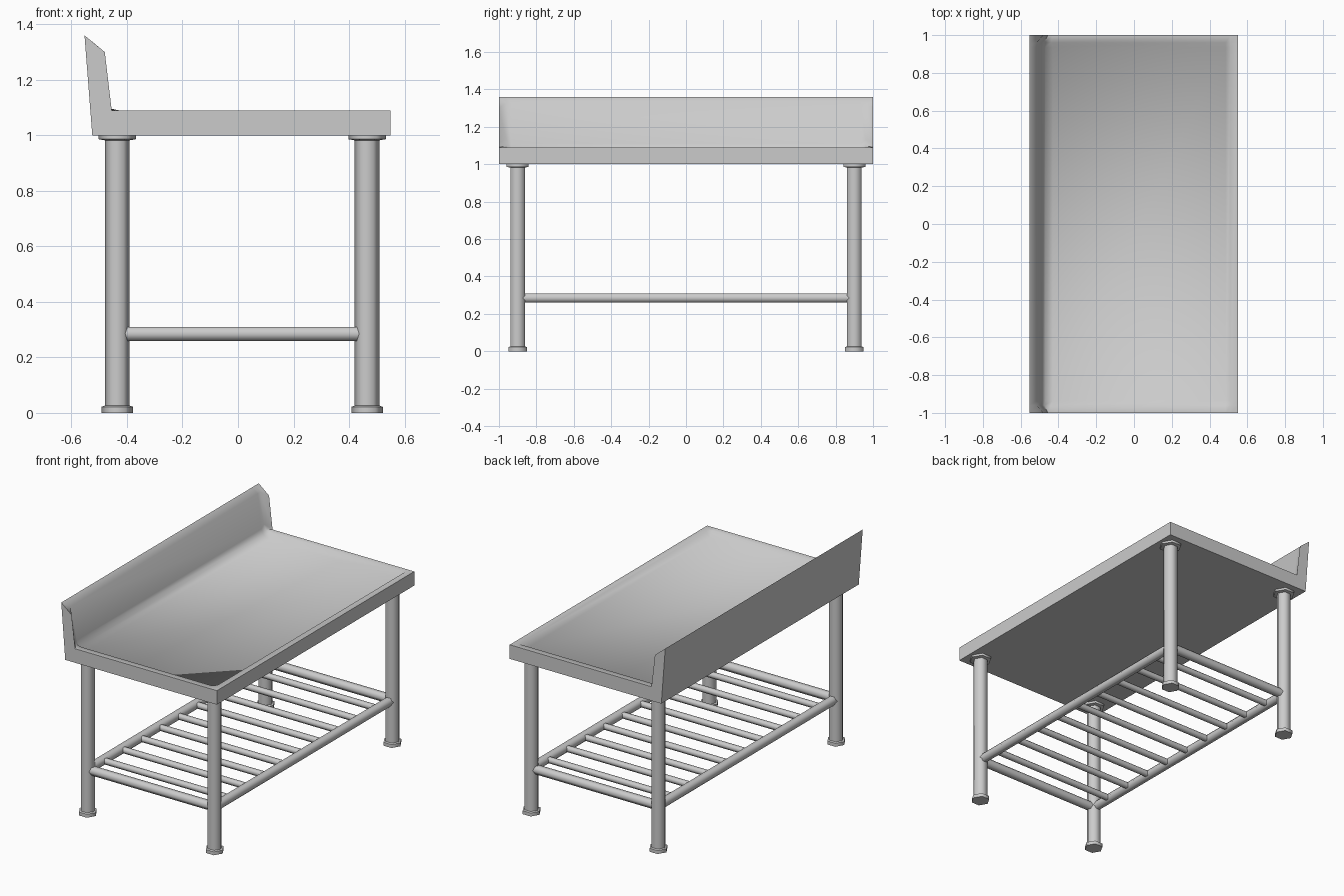
import bpy, bmesh
from math import cos, sin, pi, radians

if "Cube" in bpy.data.objects:
    bpy.data.objects.remove(bpy.data.objects["Cube"])


def loft(name, rings, smooth_angle):
    """Skin a list of equal-length closed rings and cap both ends."""
    bm = bmesh.new()
    loops = [[bm.verts.new(p) for p in ring] for ring in rings]
    n = len(loops[0])
    for a, b in zip(loops, loops[1:]):
        for i in range(n):
            j = (i + 1) % n
            bm.faces.new((a[i], a[j], b[j], b[i]))
    bm.faces.new(loops[0])
    bm.faces.new(loops[-1])
    bmesh.ops.recalc_face_normals(bm, faces=bm.faces)
    mesh = bpy.data.meshes.new(name)
    bm.to_mesh(mesh)
    bm.free()
    ob = bpy.data.objects.new(name, mesh)
    bpy.context.collection.objects.link(ob)
    bpy.ops.object.select_all(action='DESELECT')
    ob.select_set(True)
    bpy.context.view_layer.objects.active = ob
    bpy.ops.object.shade_smooth_by_angle(angle=radians(smooth_angle))
    return ob


def hex_tube(name, axis, centre, profile):
    """Six-sided tube along an axis; profile = (radius, offset) pairs."""
    cx, cy, cz = centre
    rings = []
    for r, t in profile:
        ring = []
        for k in range(6):
            u, v = r * cos(k * pi / 3), r * sin(k * pi / 3)
            ring.append({'x': (cx + t, cy + u, cz + v),
                         'y': (cx + u, cy + t, cz + v),
                         'z': (cx + u, cy + v, cz + t)}[axis])
        rings.append(ring)
    return loft(name, rings, 65)


# Worktop with splashback: full profile at the ends, flat lip, then recessed dish
floor = 1.055
front = [(0.55, 1.09), (0.55, 1.0)]
back = [(-0.525, 1.0), (-0.553, 1.36)]
rim = back + [(-0.48, 1.30), (-0.458, 1.115), (-0.455, 1.09), (-0.43, 1.09),
              (0.485, 1.09), (0.51, 1.09)] + front
lip = back + [(-0.515, 1.329), (-0.488, 1.13), (-0.475, 1.10), (-0.44, 1.09),
              (0.485, 1.09), (0.51, 1.09)] + front
dish = back + [(-0.515, 1.329), (-0.488, 1.11), (-0.47, 1.075), (-0.43, floor),
               (0.485, floor), (0.51, 1.09)] + front
stations = [(-1, rim), (-0.96, lip), (-0.935, dish), (0.935, dish), (0.96, lip), (1, rim)]
loft("worktop", [[(x, y, z) for x, z in prof] for y, prof in stations], 60)

# Legs with foot and top flange
leg_x = (-0.435, 0.465)
leg_profile = [(0.0565, 0), (0.0565, 0.022), (0.045, 0.026), (0.045, 0.982),
               (0.0675, 0.986), (0.0675, 1.0)]
for x, side in zip(leg_x, ("back", "front")):
    for y, end in ((-0.9, "left"), (0.9, "right")):
        hex_tube(f"{side}_leg_{end}", 'z', (x, y, 0), leg_profile)
    # Long shelf rails
    hex_tube(f"{side}_shelf_rail", 'y', (x, 0, 0.285), [(0.029, -0.9), (0.029, 0.9)])

# Short shelf rails
for y, end in ((-0.9, "left"), (0.9, "right")):
    hex_tube(f"end_rail_{end}", 'x', (0, y, 0.285), [(0.029, leg_x[0]), (0.029, leg_x[1])])

# Shelf slats
for i in range(9):
    hex_tube(f"shelf_slat_{i + 1}", 'x', (0, -0.75 + 0.1875 * i, 0.285),
             [(0.02, leg_x[0]), (0.02, leg_x[1])])
